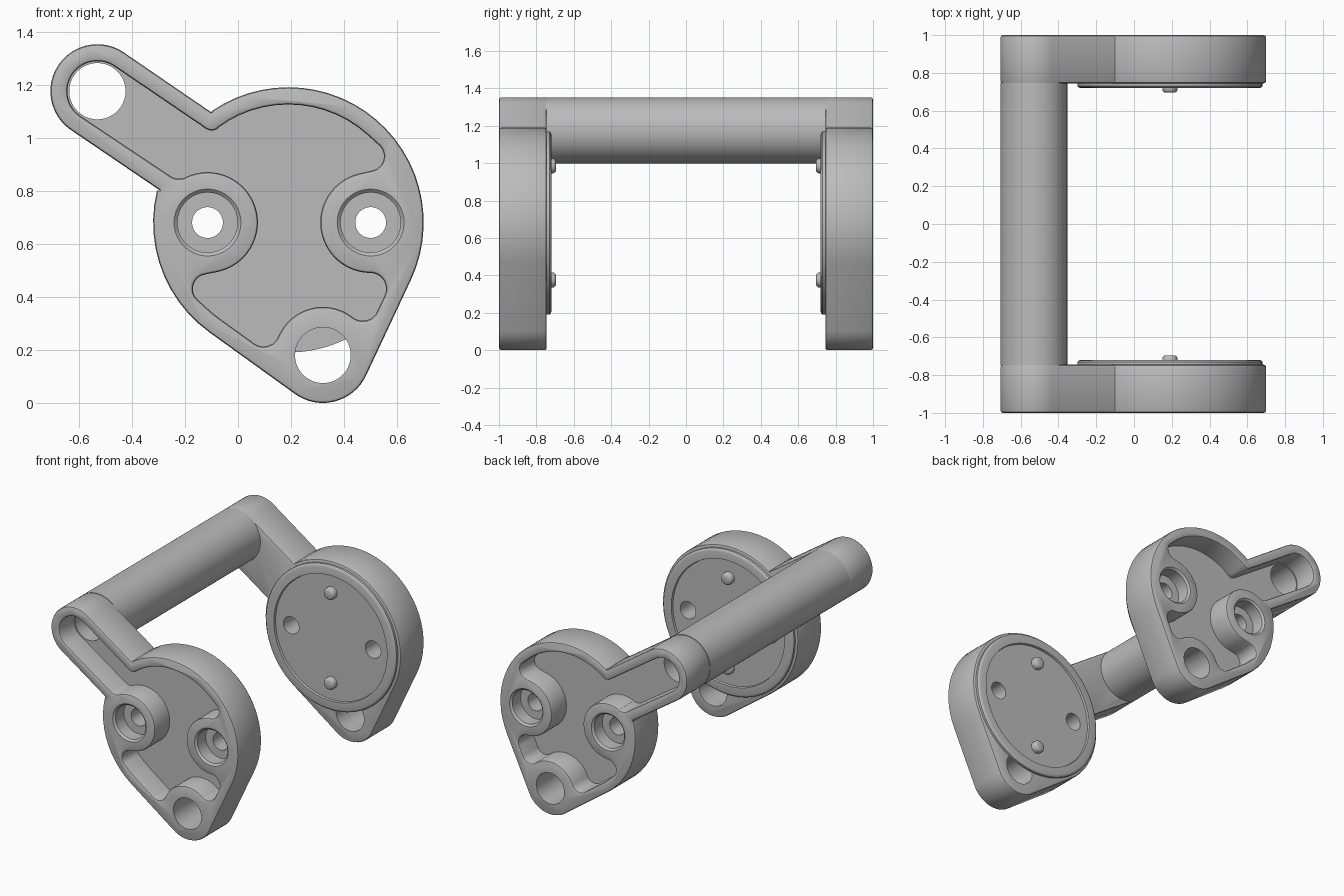
import bpy
import bmesh
from math import acos, atan2, cos, hypot, pi, sin

cube = bpy.data.objects.get("Cube")
if cube:
    bpy.data.objects.remove(cube, do_unlink=True)

grey = bpy.data.materials.new("plain grey")
grey.use_nodes = True
GREY = (0.5, 0.5, 0.5, 1)
grey.diffuse_color = GREY
grey.node_tree.nodes["Principled BSDF"].inputs["Base Color"].default_value = GREY


def contour(circles, grow=0.0):
    """Belt run around circles (x, z, radius); negative radii are concave turns."""
    if len(circles) == 1:
        x, z, r = circles[0]
        return [(x + (r + grow) * cos(i * pi / 40), z + (r + grow) * sin(i * pi / 40))
                for i in range(80)]
    normals = []
    for i, (x, z, r) in enumerate(circles):
        x2, z2, r2 = circles[(i + 1) % len(circles)]
        k = (r - r2) / hypot(x2 - x, z2 - z)
        normals.append(atan2(z2 - z, x2 - x) - acos(max(-1, min(1, k))))
    points = []
    for i, (x, z, r) in enumerate(circles):
        sign = 1 if r > 0 else -1
        start = normals[i - 1]
        sweep = ((normals[i] - start) * sign) % (2 * pi)
        if sweep > 2 * pi - 0.4:
            sweep = 0
        steps = max(2, int(sweep / 0.1))
        for s in range(steps + 1):
            a = start + sign * sweep * s / steps
            points.append((x + (r + grow) * cos(a), z + (r + grow) * sin(a)))
    return points


def loft(name, circles, layers):
    """Closed solid through contours at (y, growth) layers."""
    bm = bmesh.new()
    rings = [[bm.verts.new((x, y, z)) for x, z in contour(circles, grow)]
             for y, grow in layers]
    n = len(rings[0])
    for a, b in zip(rings, rings[1:]):
        for i in range(n):
            j = (i + 1) % n
            bm.faces.new((a[i], a[j], b[j], b[i]))
    bm.faces.new(rings[0])
    bm.faces.new(rings[-1])
    bmesh.ops.remove_doubles(bm, verts=bm.verts, dist=0.00005)
    bmesh.ops.recalc_face_normals(bm, faces=bm.faces)
    mesh = bpy.data.meshes.new(name)
    bm.to_mesh(mesh)
    bm.free()
    mesh.materials.append(grey)
    obj = bpy.data.objects.new(name, mesh)
    bpy.context.collection.objects.link(obj)
    return obj


def finish(obj, cutters=(), mirror=True):
    """Cut, mirror to the back and shade."""
    bpy.ops.object.select_all(action="DESELECT")
    bpy.context.view_layer.objects.active = obj
    obj.select_set(True)
    for cutter in cutters:
        cutter.hide_render = True
        mod = obj.modifiers.new("cut", "BOOLEAN")
        mod.operation = "DIFFERENCE"
        mod.solver = "EXACT"
        mod.object = cutter
    if mirror:
        mod = obj.modifiers.new("back copy", "MIRROR")
        mod.use_axis = (False, True, False)
    for mod in list(obj.modifiers):
        bpy.ops.object.modifier_apply(modifier=mod.name)
    bpy.ops.object.shade_smooth_by_angle(angle=0.6)


FRONT, BACK, FLOOR = -1.0, -0.745, -0.84
SOFT = 0.012
bar, disc, tail = (-0.53, 1.175), (0.19, 0.68), (0.32, 0.18)
bolts = [(-0.115, 0.68), (0.50, 0.68)]

# Side plate: round body, pointed tail and arm to the handle
outline = [(*bar, 0.177), (-0.30, 0.80, -0.004), (*disc, 0.51),
           (*tail, 0.18), (*disc, 0.51), (-0.10, 1.10, -0.004)]
plate = loft("side_plate", outline, [
    (FRONT, -SOFT), (FRONT + 0.3 * SOFT, -0.3 * SOFT), (FRONT + SOFT, 0),
    (BACK - SOFT, 0), (BACK - 0.3 * SOFT, -0.3 * SOFT), (BACK, -SOFT)])

# Pocket that leaves the rim and the three bosses standing
pocket_path = [
    (*bar, 0.113), (-0.222, 0.905, 0.06), (*bolts[0], -0.19),
    (-0.115, 0.43, 0.055), (*disc, 0.445), (0.096, 0.273, 0.06),
    (*tail, -0.182), (0.47, 0.37, 0.06), (0.498, 0.43, 0.06),
    (*bolts[1], -0.19), (0.495, 0.93, 0.055), (*disc, 0.445),
    (-0.099, 1.067, -0.04)]
pocket = loft("pocket_cutter", pocket_path, [
    (FRONT - 0.05, SOFT), (FRONT, SOFT), (FRONT + 0.3 * SOFT, 0.3 * SOFT),
    (FRONT + SOFT, 0), (FLOOR, 0)])

# Stepped bolt holes, tail hole and handle bore
bolt_cutters = [loft("bolt_cutter", [(*b, 0.058)], [
    (-1.05, 0.068), (FRONT, 0.068), (FRONT + SOFT, 0.055),
    (-0.90, 0.055), (-0.90, 0), (-0.6, 0)]) for b in bolts]
tail_cutter = loft("tail_cutter", [(*tail, 0.105)], [(-1.1, 0), (-0.6, 0)])
bore = loft("bore_cutter", [(*bar, 0.106)], [(-1.1, 0), (1.1, 0)])
finish(plate, [pocket, *bolt_cutters, tail_cutter, bore])

# Raised inner disc with a shallow recess
face = loft("inner_disc", [(*disc, 0.49)], [
    (BACK - 0.002, 0), (-0.73, 0), (-0.723, -0.006), (-0.72, -0.016),
    (-0.72, -0.065), (-0.735, -0.068)])
finish(face, bolt_cutters)

# Locating pins
for name, z in (("upper_pin", 0.985), ("lower_pin", 0.375)):
    pin = loft(name, [(disc[0], z, 0.04)], [
        (-0.74, 0), (-0.709, 0), (-0.70, -0.005), (-0.695, -0.014)])
    finish(pin)

# Hollow handle bar
handle = loft("handle_bar", [(*bar, 0.177)], [(BACK - 0.005, 0), (-BACK + 0.005, 0)])
finish(handle, [bore], mirror=False)

# Remove the cutters
for cutter in [pocket, tail_cutter, bore, *bolt_cutters]:
    bpy.data.objects.remove(cutter, do_unlink=True)
